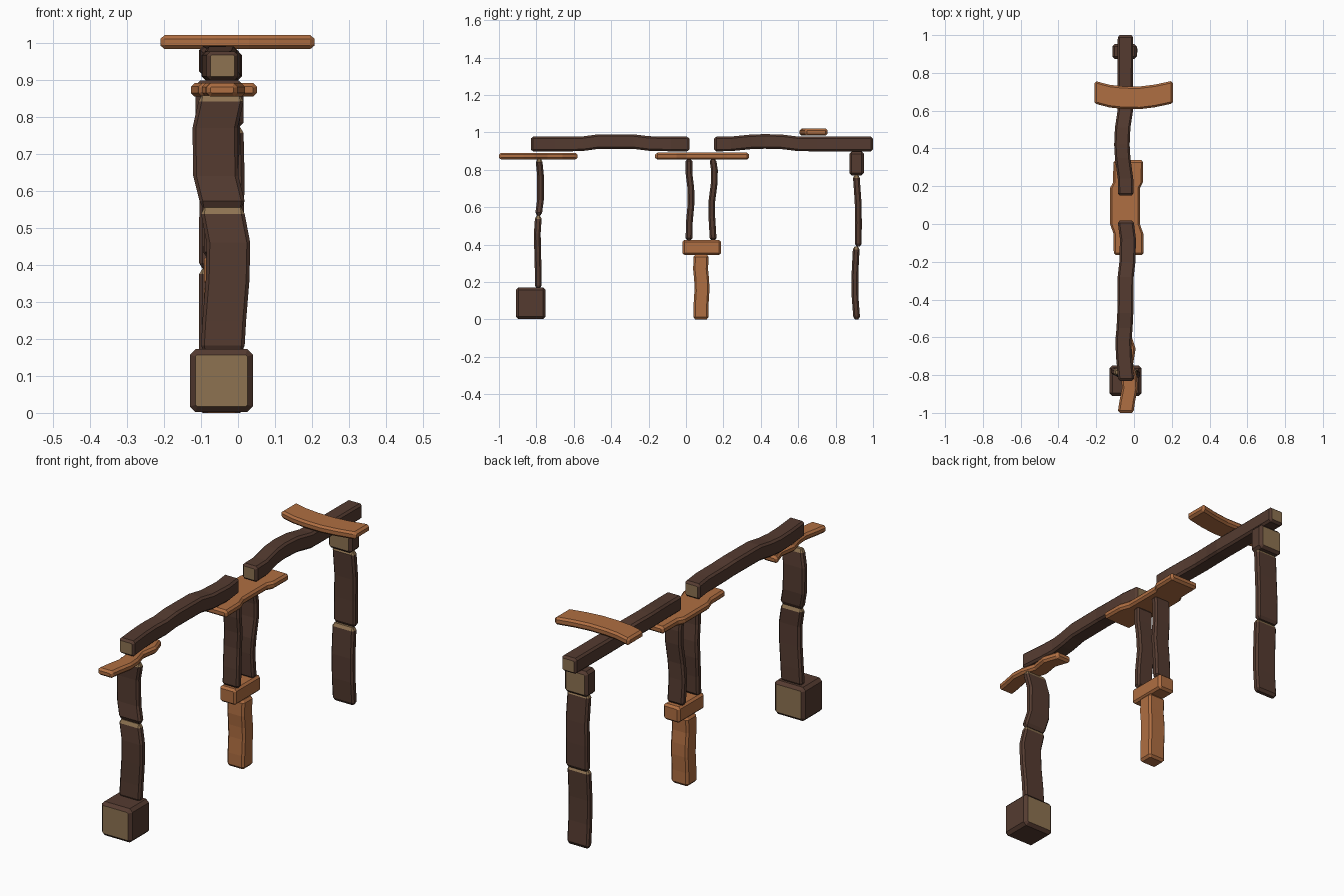
import bpy, bmesh


def material(name, rgb):
    m = bpy.data.materials.new(name)
    m.diffuse_color = (*rgb, 1)
    return m


BARK = material("dark bark brown", (0.090, 0.044, 0.030))
CUT = material("cut end tan", (0.270, 0.170, 0.083))
PLANK = material("orange plank", (0.430, 0.156, 0.054))


def timber(name, axis, path, w, h, c=0.01, e=0.012, mat=BARK, cut=None):
    """Chamfered timber along an axis. path = (t, u, v) stations.
    cut: 'ends' paints both flat ends, 'top' paints the last end and its bevel."""
    bm = bmesh.new()

    def place(t, u, v):
        return {'x': (t, u, v), 'y': (u, t, v), 'z': (u, v, t)}[axis]

    def ring(t, u, v, w, h, c):
        a, b = w / 2, h / 2
        pts = [(a - c, -b), (a, c - b), (a, b - c), (a - c, b),
               (c - a, b), (-a, b - c), (-a, c - b), (c - a, -b)]
        return [bm.verts.new(place(t, u + p, v + q)) for p, q in pts]

    (t0, u0, v0), (t1, u1, v1) = path[0], path[-1]
    rings = [ring(t0, u0, v0, w - 2 * c, h - 2 * c, c * 0.3)]
    rings.append(ring(t0 + e, u0, v0, w, h, c))
    rings += [ring(t, u, v, w, h, c) for t, u, v in path[1:-1]]
    rings.append(ring(t1 - e, u1, v1, w, h, c))
    rings.append(ring(t1, u1, v1, w - 2 * c, h - 2 * c, c * 0.3))
    for k, (r, s) in enumerate(zip(rings, rings[1:])):
        for i in range(8):
            j = (i + 1) % 8
            f = bm.faces.new((r[i], r[j], s[j], s[i]))
            if cut == 'top' and k == len(rings) - 2:
                f.material_index = 1
    first, last = bm.faces.new(rings[0]), bm.faces.new(rings[-1])
    if cut:
        last.material_index = 1
    if cut == 'ends':
        first.material_index = 1
    bmesh.ops.recalc_face_normals(bm, faces=bm.faces)
    me = bpy.data.meshes.new(name)
    bm.to_mesh(me)
    bm.free()
    me.materials.append(mat)
    me.materials.append(CUT if cut else mat)
    ob = bpy.data.objects.new(name, me)
    bpy.context.collection.objects.link(ob)
    return ob


# Front support: block, two stacked posts, wavy plank
timber("front_foot_block", 'y', [(-0.91, -0.045, 0.087), (-0.75, -0.045, 0.087)],
       0.17, 0.17, 0.015, 0.015, cut='ends')
timber("front_lower_post", 'z',
       [(0.165, -0.041, -0.79), (0.25, -0.037, -0.79), (0.36, -0.028, -0.793),
        (0.46, -0.026, -0.795), (0.555, -0.041, -0.79)], 0.118, 0.036, 0.009, 0.017, cut='top')
timber("front_upper_post", 'z',
       [(0.555, -0.043, -0.787), (0.64, -0.06, -0.778), (0.77, -0.062, -0.778),
        (0.858, -0.046, -0.785)], 0.122, 0.036, 0.009, 0.017, cut='top')
timber("front_wavy_plank", 'y',
       [(-1.0, -0.043, 0.873), (-0.94, -0.036, 0.873), (-0.87, -0.022, 0.873),
        (-0.81, -0.026, 0.873), (-0.74, -0.046, 0.873), (-0.66, -0.033, 0.873),
        (-0.58, -0.056, 0.873)], 0.083, 0.036, mat=PLANK)

# Middle support: stump, cap block, twin posts, wide plank
timber("middle_stump", 'z',
       [(0, -0.045, 0.08), (0.07, -0.045, 0.08), (0.15, -0.045, 0.085),
        (0.21, -0.045, 0.084), (0.27, -0.045, 0.078), (0.347, -0.045, 0.081)],
       0.095, 0.08, mat=PLANK)
timber("middle_cap_block", 'y', [(-0.02, -0.047, 0.385), (0.188, -0.047, 0.385)],
       0.09, 0.08, mat=PLANK)
timber("middle_front_post", 'z',
       [(0.423, -0.045, 0.016), (0.52, -0.045, 0.018), (0.62, -0.048, 0.027),
        (0.70, -0.044, 0.026), (0.78, -0.042, 0.016), (0.858, -0.042, 0.016)],
       0.09, 0.036, 0.009)
timber("middle_back_post", 'z',
       [(0.423, -0.05, 0.145), (0.55, -0.052, 0.138), (0.63, -0.045, 0.138),
        (0.73, -0.04, 0.151), (0.80, -0.04, 0.152), (0.858, -0.042, 0.145)],
       0.09, 0.036, 0.009)
timber("middle_wide_plank", 'y',
       [(-0.165, -0.028, 0.873), (-0.05, -0.03, 0.873), (0.0, -0.048, 0.873),
        (0.19, -0.048, 0.873), (0.22, -0.032, 0.873), (0.338, -0.03, 0.873)],
       0.158, 0.037, mat=PLANK)

# Back support: two stacked posts and a block
timber("back_lower_post", 'z',
       [(0, -0.045, 0.912), (0.12, -0.045, 0.904), (0.24, -0.046, 0.903),
        (0.39, -0.045, 0.91)], 0.12, 0.036, 0.009, 0.015, cut='top')
timber("back_upper_post", 'z',
       [(0.39, -0.045, 0.921), (0.52, -0.045, 0.922), (0.63, -0.042, 0.92),
        (0.772, -0.045, 0.911)], 0.12, 0.036, 0.009, 0.015, cut='top')
timber("back_block", 'y', [(0.873, -0.05, 0.835), (0.952, -0.05, 0.835)],
       0.13, 0.128, 0.013, 0.013, cut='ends')

# Long roof beams with a gentle hump
timber("front_beam", 'y',
       [(-0.83, -0.042, 0.938), (-0.70, -0.053, 0.938), (-0.62, -0.056, 0.938),
        (-0.55, -0.05, 0.94), (-0.47, -0.046, 0.951), (-0.28, -0.044, 0.951),
        (-0.20, -0.035, 0.941), (-0.08, -0.032, 0.938), (0.018, -0.043, 0.938)],
       0.085, 0.078, cut='ends')
timber("back_beam", 'y',
       [(0.15, -0.044, 0.938), (0.24, -0.045, 0.939), (0.35, -0.06, 0.95),
        (0.42, -0.064, 0.952), (0.51, -0.06, 0.95), (0.60, -0.046, 0.939),
        (0.70, -0.046, 0.938), (1.0, -0.045, 0.938)], 0.082, 0.078, cut='ends')

# Curved cross plank on top
timber("top_cross_plank", 'x',
       [(-0.21, 0.695, 1.002), (-0.13, 0.677, 1.002), (-0.06, 0.669, 1.002),
        (0.03, 0.668, 1.002), (0.11, 0.678, 1.002), (0.207, 0.696, 1.002)],
       0.12, 0.038, mat=PLANK)
